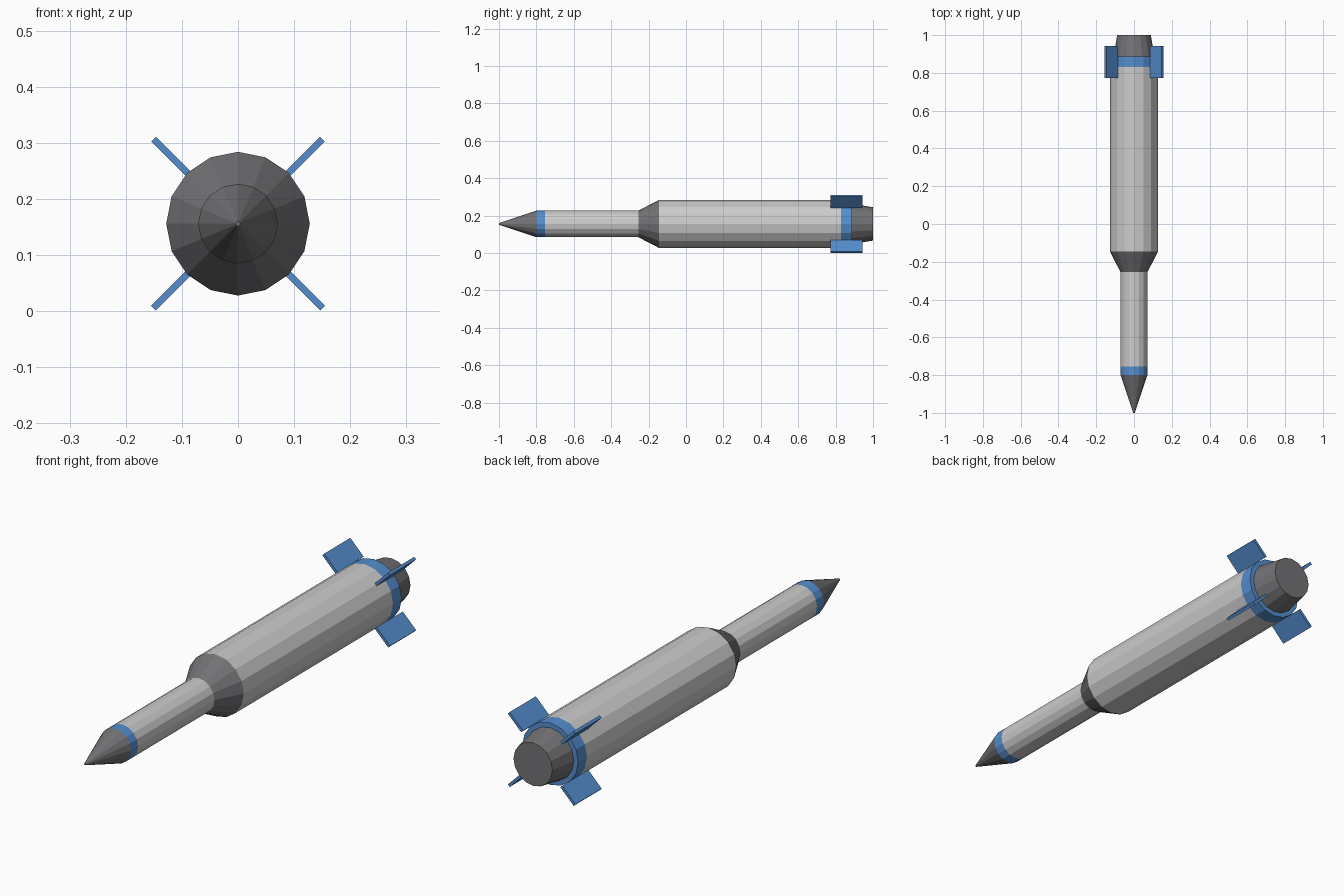
import bpy, bmesh
from math import sin, cos, pi
from mathutils import Matrix, Vector

if "Cube" in bpy.data.objects:
    bpy.data.objects.remove(bpy.data.objects["Cube"])

CZ = 0.156     # height of the long axis
SIDES = 16


def material(name, color):
    m = bpy.data.materials.new(name)
    m.diffuse_color = (*color, 1)
    m.use_nodes = True
    m.node_tree.nodes["Principled BSDF"].inputs["Base Color"].default_value = m.diffuse_color
    return m


LIGHT = material("light_grey", (0.62, 0.62, 0.63))
DARK = material("dark_grey", (0.17, 0.17, 0.18))
BLUE = material("blue", (0.09, 0.27, 0.62))


def add_object(name, bm, mat):
    bmesh.ops.recalc_face_normals(bm, faces=bm.faces)
    me = bpy.data.meshes.new(name)
    bm.to_mesh(me)
    bm.free()
    me.materials.append(mat)
    ob = bpy.data.objects.new(name, me)
    bpy.context.collection.objects.link(ob)
    return ob


def lathe(name, profile, mat):
    """Turn (y, radius) points round the long axis, closing both ends."""
    bm = bmesh.new()
    rings = []
    for y, r in profile:
        rings.append([bm.verts.new((r * sin(2 * pi * i / SIDES), y,
                                    CZ + r * cos(2 * pi * i / SIDES)))
                      for i in range(SIDES)])
    for a, b in zip(rings, rings[1:]):
        for i in range(SIDES):
            j = (i + 1) % SIDES
            bm.faces.new((a[i], a[j], b[j], b[i]))
    bm.faces.new(rings[0])
    bm.faces.new(rings[-1])
    return add_object(name, bm, mat)


# Body sections from nose to tail
lathe("nose_cone", [(-1.0, 0.004), (-0.8, 0.071)], DARK)
lathe("nose_band", [(-0.8, 0.071), (-0.755, 0.071)], BLUE)
lathe("upper_stage", [(-0.755, 0.071), (-0.255, 0.071)], LIGHT)
lathe("stage_adapter", [(-0.255, 0.071), (-0.145, 0.128)], DARK)
lathe("main_stage", [(-0.145, 0.128), (0.83, 0.128)], LIGHT)
lathe("tail_band", [(0.83, 0.128), (0.887, 0.128)], BLUE)
lathe("engine_nozzle", [(0.887, 0.108), (1.0, 0.089)], DARK)

# Four diagonal fins
R0, R1, Y0, Y1, THICK = 0.127, 0.213, 0.772, 0.943, 0.012
for k in range(4):
    bm = bmesh.new()
    bmesh.ops.create_cube(bm, size=1)
    place = (Matrix.Translation((0, 0, CZ))
             @ Matrix.Rotation(pi / 4 + k * pi / 2, 4, 'Y')
             @ Matrix.Translation(((R0 + R1) / 2, (Y0 + Y1) / 2, 0))
             @ Matrix.Diagonal((R1 - R0, Y1 - Y0, THICK, 1)))
    bm.transform(place)
    add_object(f"fin_{k + 1}", bm, BLUE)
